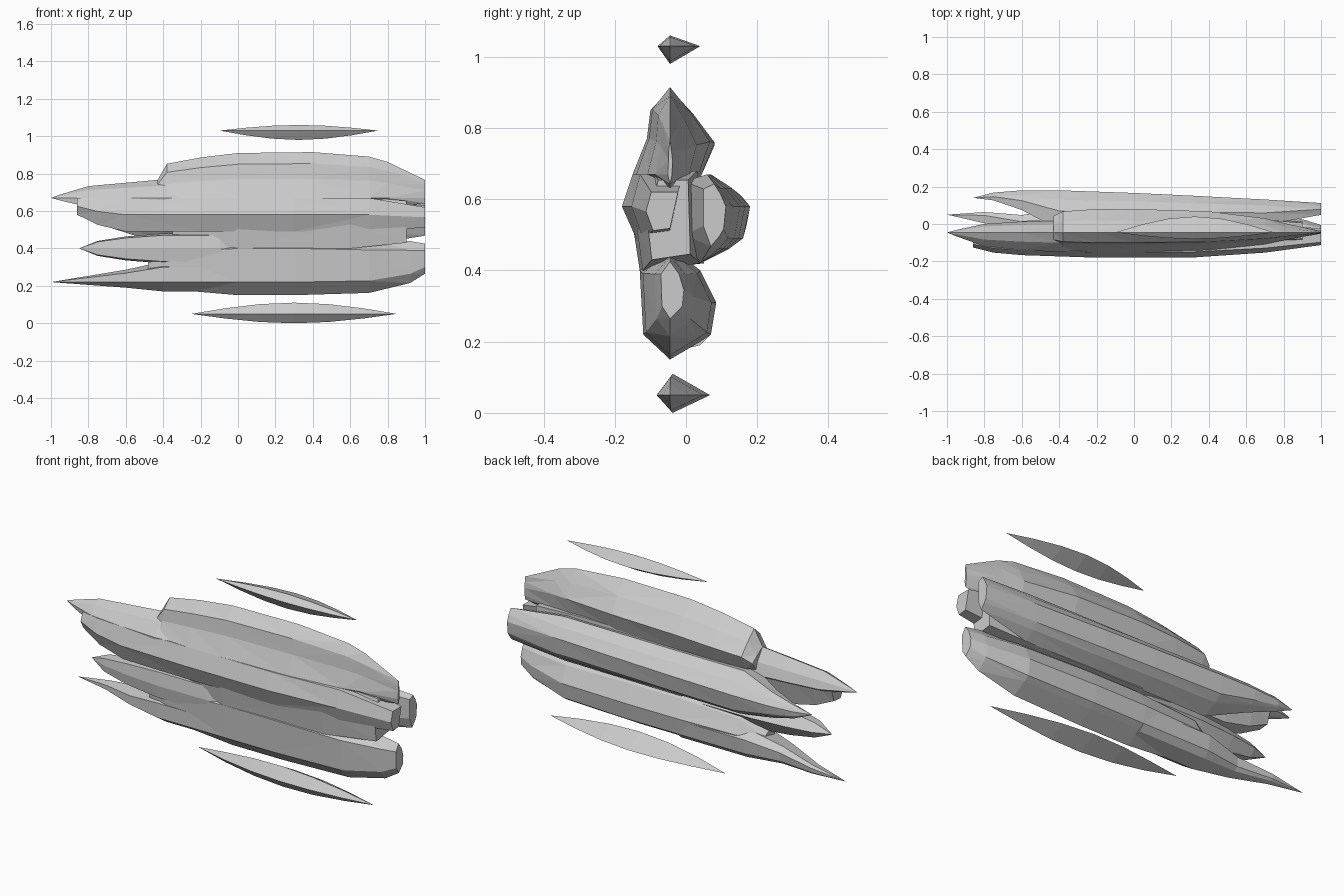
import bpy
import bmesh
from math import sin, pi

default_cube = bpy.data.objects.get("Cube")
if default_cube:
    bpy.data.objects.remove(default_cube, do_unlink=True)

grey = (.6, .6, .6, 1)
pale_grey = bpy.data.materials.new("pale_grey")
pale_grey.use_nodes = True
pale_grey.diffuse_color = grey
pale_grey.node_tree.nodes["Principled BSDF"].inputs["Base Color"].default_value = grey

# depth of the spine that carries the crest and the keel
spine = -.045


def station(x, scale_y=1, scale_z=1, shift_y=0, shift_z=0):
    """Describe how a section is scaled and shifted at one place along x."""
    return x, scale_y, scale_z, shift_y, shift_z


def loft(name, pivot, section, stations):
    """Sweep a closed (y, z) section along x, scaling it about the pivot."""
    mesh_builder = bmesh.new()
    pivot_y, pivot_z = pivot
    rings = []
    for values in stations:
        x, scale_y, scale_z, shift_y, shift_z = station(*values)
        ring = []
        for y, z in section:
            new_y = pivot_y + shift_y + (y - pivot_y) * scale_y
            new_z = pivot_z + shift_z + (z - pivot_z) * scale_z
            ring.append(mesh_builder.verts.new((x, new_y, new_z)))
        rings.append(ring)

    # skin between neighbouring rings, then close both ends
    for ring, following in zip(rings, rings[1:]):
        for i in range(len(section)):
            # negative indices wrap the ring around
            mesh_builder.faces.new((ring[i - 1], ring[i], following[i], following[i - 1]))
    mesh_builder.faces.new(rings[0])
    mesh_builder.faces.new(rings[-1])

    # collapse pointed tips and make the normals face outward
    bmesh.ops.remove_doubles(mesh_builder, verts=mesh_builder.verts, dist=.001)
    bmesh.ops.triangulate(mesh_builder, faces=mesh_builder.faces)
    bmesh.ops.recalc_face_normals(mesh_builder, faces=mesh_builder.faces)
    mesh = bpy.data.meshes.new(name)
    mesh_builder.to_mesh(mesh)
    mesh_builder.free()
    mesh.materials.append(pale_grey)
    part = bpy.data.objects.new(name, mesh)
    bpy.context.collection.objects.link(part)


def sliver(name, start, end, level, top, bottom, front, back, start_shift):
    """Build a floating four-sided spindle that swells by a sine rule."""
    section = [(spine, top), (back, level), (spine, bottom), (front, level)]
    steps = 6
    stations = []
    for step in range(steps + 1):
        along = step / steps
        swell = abs(sin(pi * along))
        shift = start_shift * (1 - along) ** 3
        stations.append((start + (end - start) * along, swell, swell, shift))
    loft(name, (spine, level), section, stations)


# upper crest of the body
loft("upper_lobe", (spine, .67),
     [(spine, .91), (.02, .84), (.08, .76), (.04, .66),
      (spine, .6), (-.15, .67), (-.11, .77), (-.1, .85)],
     [(-.43, .7, .4), (-.38, .9, .76), (-.2, 1, .9), (0,),
      (.4, .9, 1.02), (.7, .6, .92), (.8, .4, .8), (1, .06, .4)])

# pointed tail of the crest
loft("upper_tail", (spine, .67),
     [(spine, .76), (0, .7), (.02, .64), (spine, .6), (-.14, .6),
      (-.15, .67), (-.1, .73)],
     [(-1, 0, 0), (-.95, .2, .2), (-.8, .7, .7), (-.6, .9, .9),
      (-.4, 1, 1.1), (-.1, .8, .8)])

# wide ridge along the front
loft("front_lobe", (spine, .67),
     [(0, .67), (-.15, .67), (-.18, .58), (-.14, .49), (spine, .5)],
     [(-.86, .6, .5), (-.75, .8, .8), (-.6, .9), (-.2,),
      (.3,), (.7, .8), (1, .5, .6, 0, -.05)])

# wide ridge along the back
loft("back_lobe", (.04, .58),
     [(.18, .58), (.16, .49), (.12, .46), (.04, .42), (-.03, .5),
      (-.03, .65), (.07, .67), (.13, .63)],
     [(-.86, 0, 0, .1), (-.75, .2, .3, .1), (-.6, .5, .6, .07),
      (-.4,), (0, .9), (.3, .8), (.7, .65), (1, .3, .7, .03)])

# keel of the body
loft("lower_lobe", (spine, .3),
     [(spine, .15), (-.12, .22), (-.13, .4), (spine, .47),
      (.04, .4), (.085, .31), (.07, .22), (.04, .2)],
     [(-.48, .4, .2), (-.35, .9, .8), (0,), (.3,),
      (.7, .9, .92), (.92, .5, .7, 0, .02), (1, .3, .5, 0, .04)])

# tails of the keel
loft("middle_tail", (spine, .4),
     [(-.13, .4), (-.12, .33), (-.03, .32), (.03, .4), (-.03, .48), (-.12, .47)],
     [(-.85, 0, 0), (-.75, .5, .5), (-.6, .8, .8), (-.4,), (-.1,), (.1, .6, .7)])
loft("lower_tail", (0, .22),
     [(spine, .17), (-.12, .22), (-.12, .3), (.02, .33), (.08, .3),
      (.07, .22), (.04, .19)],
     [(-1, 0, 0, .05), (-.8, .3, .3, .04), (-.6, .6, .6), (-.4,), (0,)])

# core joining the ridges, set back from the blunt end
loft("body_core", (spine, .55),
     [(-.13, .4), (-.15, .53), (-.1, .68), (.04, .68), (.05, .42)],
     [(-.35, .5, .5), (0,), (.6, .9), (.9, .6, .8)])

# separate slivers above and below the body
sliver("upper_sliver", -.1, .75, 1.03, 1.06, .98, -.08, .04, 0)
sliver("lower_sliver", -.25, .85, .05, .11, 0, -.09, .06, .06)
